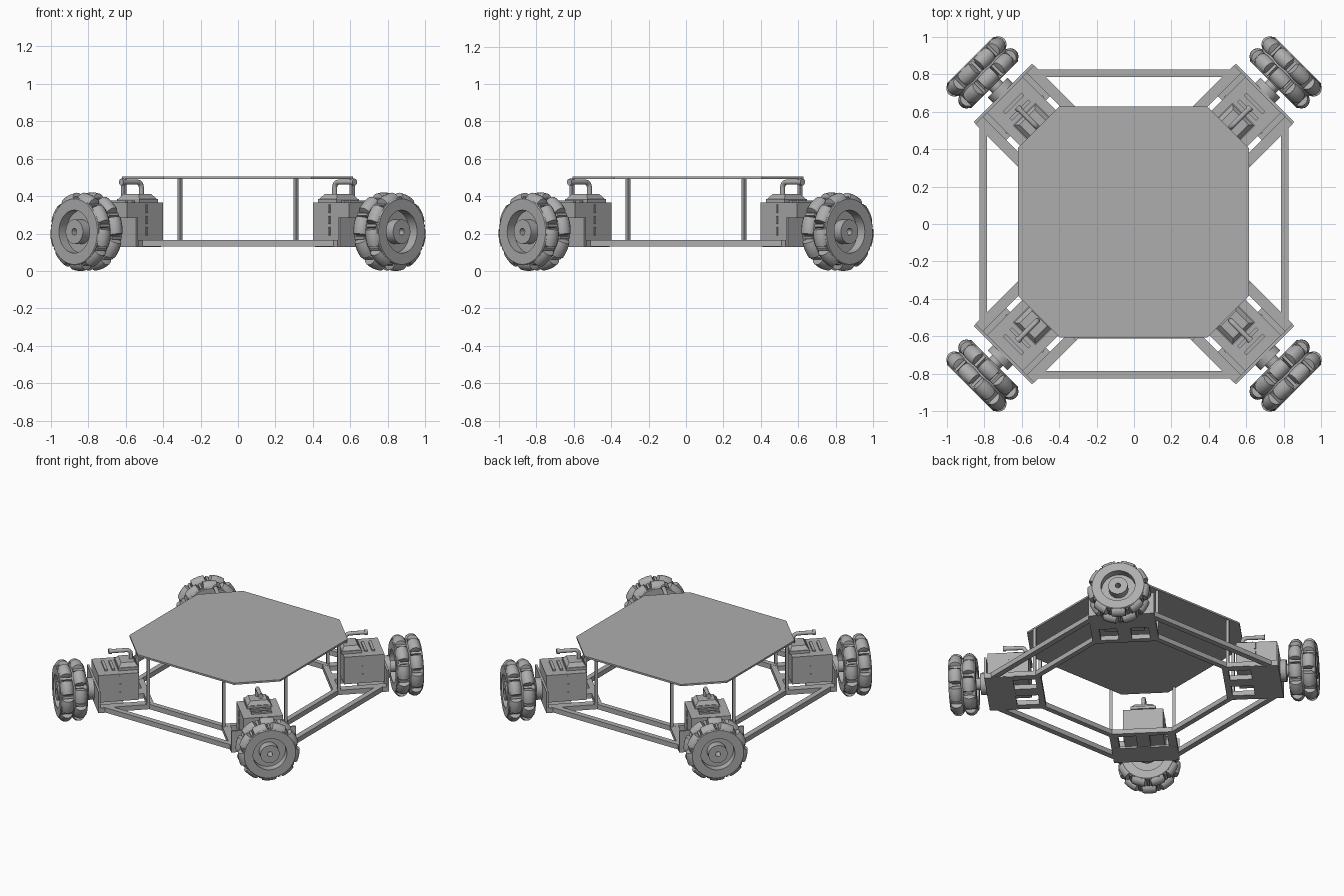
import bpy, bmesh, math
from mathutils import Matrix, Vector

if "Cube" in bpy.data.objects:
    bpy.data.objects.remove(bpy.data.objects["Cube"])

grey = bpy.data.materials.new("light_grey")
grey.diffuse_color = (0.42, 0.42, 0.42, 1)
grey.use_nodes = True
grey.node_tree.nodes["Principled BSDF"].inputs["Base Color"].default_value = grey.diffuse_color
AXLE_Z = 0.21


def finish(name, bm, smooth=False):
    bmesh.ops.recalc_face_normals(bm, faces=bm.faces[:])
    me = bpy.data.meshes.new(name)
    bm.to_mesh(me)
    bm.free()
    me.materials.append(grey)
    ob = bpy.data.objects.new(name, me)
    bpy.context.collection.objects.link(ob)
    if smooth:
        bpy.ops.object.select_all(action='DESELECT')
        ob.select_set(True)
        bpy.context.view_layer.objects.active = ob
        bpy.ops.object.shade_smooth_by_angle(angle=math.radians(35))
    return ob


def box(bm, x0, x1, y0, y1, z0, z1, top=1.0, mat=Matrix()):
    """Box from limits; top scales the upper face."""
    cx, cy = (x0 + x1) / 2, (y0 + y1) / 2
    lo = [(x0, y0), (x1, y0), (x1, y1), (x0, y1)]
    a = [bm.verts.new(mat @ Vector((x, y, z0))) for x, y in lo]
    b = [bm.verts.new(mat @ Vector((cx + (x - cx) * top, cy + (y - cy) * top, z1))) for x, y in lo]
    bm.faces.new(a[::-1])
    bm.faces.new(b)
    for i in range(4):
        j = (i + 1) % 4
        bm.faces.new((a[i], a[j], b[j], b[i]))


def lathe(bm, profile, segs, mat=Matrix()):
    """Spin (height along local x, radius) points round local x."""
    rings = []
    for h, r in profile:
        rings.append([bm.verts.new(mat @ Vector((h, r * math.cos(t), r * math.sin(t))))
                      for t in (2 * math.pi * k / segs for k in range(segs))])
    for p, q in zip(rings, rings[1:]):
        for k in range(segs):
            n = (k + 1) % segs
            bm.faces.new((p[k], p[n], q[n], q[k]))
    bm.faces.new(rings[0])
    bm.faces.new(rings[-1][::-1])


def tube(bm, path, r, segs=12):
    """Round pipe along a path lying in the xz plane."""
    pts = [Vector((x, 0, z)) for x, z in path]
    rings = []
    for i, p in enumerate(pts):
        d = (pts[min(i + 1, len(pts) - 1)] - pts[max(i - 1, 0)]).normalized()
        n = Vector((0, 1, 0)).cross(d)
        rings.append([bm.verts.new(p + r * (math.cos(t) * n + math.sin(t) * Vector((0, 1, 0))))
                      for t in (2 * math.pi * k / segs for k in range(segs))])
    for p, q in zip(rings, rings[1:]):
        for k in range(segs):
            m = (k + 1) % segs
            bm.faces.new((p[k], p[m], q[m], q[k]))
    bm.faces.new(rings[0])
    bm.faces.new(rings[-1])


# Corner parts are built with x pointing outward, then turned to each corner
corner = []

# Wheel core with recessed faces, hub boss and bore
bm = bmesh.new()
axle = Matrix.Translation((0, 0, AXLE_Z))
lathe(bm, [(1.17, .018), (1.237, .018), (1.237, .065), (1.18, .065), (1.18, .115), (1.237, .115),
           (1.237, .175), (1.232, .18), (1.213, .18), (1.213, .14), (1.152, .14), (1.152, .178),
           (1.138, .178), (1.138, .14), (1.077, .14), (1.077, .18), (1.058, .18), (1.053, .175),
           (1.053, .115), (1.09, .115), (1.09, .02)], 48, axle)
corner.append(finish("wheel_core", bm, True))

# Two staggered rows of barrel rollers with forks between them
N = 9
rollers, forks = bmesh.new(), bmesh.new()
for row, u in enumerate((1.10, 1.19)):
    for k in range(N):
        a = 2 * math.pi * (k + row * 0.5) / N
        spin = axle @ Matrix.Rotation(a, 4, 'X') @ Matrix.Translation((u, 0, .165))
        half = .048
        prof = [(-half, .027)]
        prof += [(t, math.sqrt(.21 ** 2 - t * t) - .165) for t in (-.046, -.025, 0, .025, .046)]
        prof += [(half, .027)]
        lathe(rollers, prof, 16, spin @ Matrix.Rotation(math.pi / 2, 4, 'Z'))
        gap = axle @ Matrix.Rotation(a + math.pi / N, 4, 'X')
        box(forks, u - .036, u + .036, -.008, .008, .12, .188, mat=gap)
corner.append(finish("wheel_rollers", rollers, True))
corner.append(finish("roller_forks", forks))

# Axle shaft and gearbox behind the wheel
bm = bmesh.new()
lathe(bm, [(.96, .075), (1.03, .075), (1.03, .04), (1.10, .04)], 24, axle)
corner.append(finish("axle_shaft", bm, True))

# Motor housing: body, raised bands, stepped cap
bm = bmesh.new()
box(bm, .70, .975, -.135, .135, .165, .365)
for s in (-1, 1):
    for i in range(3):
        z = .19 + i * .06
        box(bm, .82, .832, s * .137 - .004, s * .137 + .004, z, z + .045)
box(bm, .69, .83, -.085, .085, .365, .385)
box(bm, .695, .825, -.08, .08, .385, .412, top=.72)
for u in (.85, .90):
    box(bm, u, u + .02, -.07, .07, .365, .377)
corner.append(finish("motor_housing", bm))

# Bent pipe on top of the motor
bm = bmesh.new()
path = [(.73, .40), (.73, .445)]
path += [(.76 - .03 * math.cos(t), .445 + .03 * math.sin(t)) for t in (.4, .8, 1.2, math.pi / 2)]
path += [(.87, .475)]
tube(bm, path, .014)
lathe(bm, [(.862, .018), (.882, .018)], 16, Matrix.Translation((0, 0, .475)))
corner.append(finish("motor_pipe", bm, True))

# Angle bracket: floor plate, upright plate and centre strip
bm = bmesh.new()
box(bm, .80, .99, -.22, .22, .127, .14)
box(bm, .975, .99, -.22, .22, .127, .285)
box(bm, .64, .81, -.045, .045, .13, .165)
corner.append(finish("motor_bracket", bm))

# Diagonal frame bars, inner cross bar and deck posts
bm = bmesh.new()
for s in (-1, 1):
    y0, y1 = sorted((s * .166, s * .222))
    box(bm, .61, .975, y0, y1, .13, .165)
    box(bm, .64, .66, s * .212 - .01, s * .212 + .01, .16, .495)
box(bm, .61, .65, -.17, .17, .13, .165)
corner.append(finish("corner_frame", bm))

for ob in corner:
    for k in range(4):
        o = ob if k == 0 else ob.copy()
        if k:
            bpy.context.collection.objects.link(o)
            o.name = ob.name + "_" + str(k + 1)
        o.rotation_euler = (0, 0, math.radians(45 + 90 * k))

# Outer and inner side rails
bm = bmesh.new()
for k in range(4):
    turn = Matrix.Rotation(k * math.pi / 2, 4, 'Z')
    box(bm, -.53, .53, .785, .825, .13, .166, mat=turn)
    box(bm, -.33, .33, .575, .612, .13, .166, mat=turn)
finish("side_rails", bm)

# Top deck with cut corners
bm = bmesh.new()
h, c = .617, .395
pts = [(c, -h), (h, -c), (h, c), (c, h), (-c, h), (-h, c), (-h, -c), (-c, -h)]
f = bm.faces.new([bm.verts.new((x, y, .492)) for x, y in pts])
ext = bmesh.ops.extrude_face_region(bm, geom=[f])
bmesh.ops.translate(bm, vec=(0, 0, .013), verts=[v for v in ext['geom'] if isinstance(v, bmesh.types.BMVert)])
deck = finish("top_deck", bm)
deck.location = (-.003, .011, 0)
